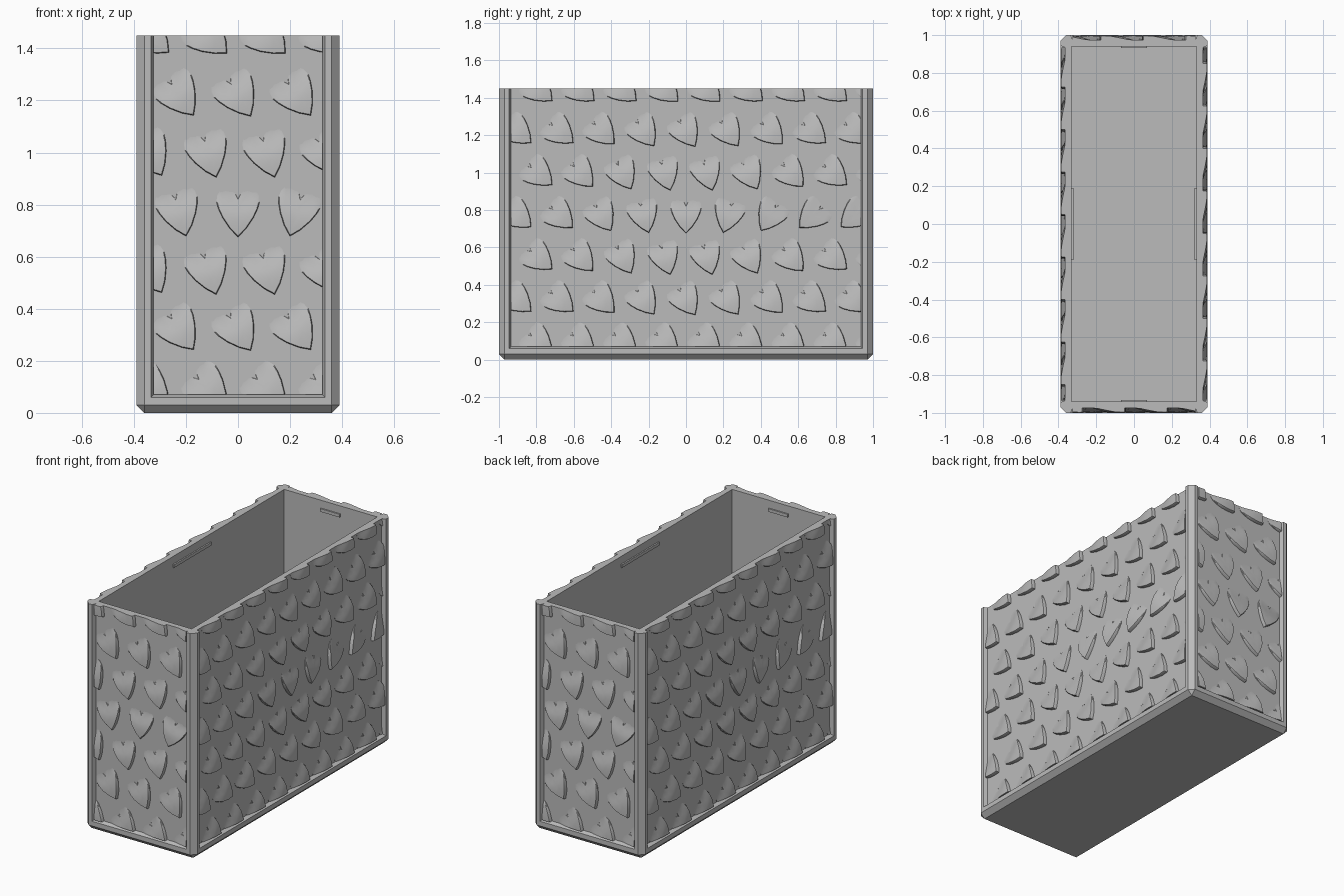
import bpy, bmesh, math
from mathutils import Matrix, Vector

if "Cube" in bpy.data.objects:
    bpy.data.objects.remove(bpy.data.objects["Cube"], do_unlink=True)

HX, HY, HZ = 0.39, 1.0, 1.45      # half width, half length, height
RECESS, WALL, CHAMFER = 0.025, 0.06, 0.03
FLOOR = 0.065

grey = bpy.data.materials.new("plain_grey")
grey.use_nodes = True
colour = (0.5, 0.5, 0.5, 1)
grey.diffuse_color = colour
grey.node_tree.nodes["Principled BSDF"].inputs["Base Color"].default_value = colour


def make_object(name, bm):
    bmesh.ops.recalc_face_normals(bm, faces=bm.faces)
    mesh = bpy.data.meshes.new(name)
    bm.to_mesh(mesh)
    bm.free()
    mesh.materials.append(grey)
    obj = bpy.data.objects.new(name, mesh)
    bpy.context.collection.objects.link(obj)
    return obj


def add_box(bm, low, high):
    size = [b - a for a, b in zip(low, high)]
    mid = [(a + b) / 2 for a, b in zip(low, high)]
    return bmesh.ops.create_cube(bm, size=1, matrix=Matrix.Translation(mid) @ Matrix.Diagonal((*size, 1)))["verts"]


def select_only(obj):
    bpy.ops.object.select_all(action='DESELECT')
    obj.select_set(True)
    bpy.context.view_layer.objects.active = obj


# Each side: name, turn about z, half width, distance from the centre
SIDES = [("front", 0, HX, HY), ("right", 90, HY, HX), ("back", 180, HX, HY), ("left", 270, HY, HX)]


# Outer body, chamfered on all edges but the top ones
bm = bmesh.new()
add_box(bm, (-HX, -HY, 0), (HX, HY, HZ))
edges = [e for e in bm.edges if not all(v.co.z > 1 for v in e.verts)]
bmesh.ops.bevel(bm, geom=edges, offset=CHAMFER, segments=1, affect='EDGES', clamp_overlap=True)
body = make_object("box_body", bm)

# Hollow inside and sloped panel recesses
cutters = []
bm = bmesh.new()
add_box(bm, (WALL - HX, WALL - HY, FLOOR), (HX - WALL, HY - WALL, HZ + 0.2))
cutters.append(make_object("inside_cutter", bm))
for name, turn, half, dist in SIDES:
    bm = bmesh.new()
    w = half - 0.065
    for v in add_box(bm, (-w, -dist - RECESS, 0.07), (w, RECESS - dist, HZ + 0.2)):
        if v.co.y < -dist:
            v.co.x *= (w + 0.02) / w
            v.co.z -= 0.02 if v.co.z < 1 else 0
    bm.transform(Matrix.Rotation(math.radians(turn), 4, 'Z'))
    cutters.append(make_object(name + "_recess_cutter", bm))

select_only(body)
for cutter in cutters:
    cutter.hide_render = True
    mod = body.modifiers.new("cut", 'BOOLEAN')
    mod.operation, mod.solver, mod.object = 'DIFFERENCE', 'EXACT', cutter
    bpy.ops.object.modifier_apply(modifier=mod.name)
for cutter in cutters:
    bpy.data.objects.remove(cutter, do_unlink=True)

# Heart outline: right half from the tip, then mirrored
HALF = [(0, -0.095), (0.032, -0.062), (0.06, -0.02), (0.076, 0.015), (0.083, 0.04), (0.08, 0.065),
        (0.068, 0.085), (0.048, 0.094), (0.026, 0.088), (0.01, 0.072), (0, 0.052)]
OUTLINE = HALF + [(-x, y) for x, y in HALF[-2:0:-1]]


def rise(y):
    t = min(max((0.085 - y) / 0.12, 0), 1)
    return 0.021 * t * t * (3 - 2 * t) - 0.0005


def add_heart(bm, place):
    """A wedge-like heart: lobes sink into the panel, the tip stands proud."""
    layers = [(1, -0.012), (1, None), (0.95, 0.0015), (0.7, 0.002), (0.35, 0.002)]
    rings = []
    for scale, lift in layers:
        ring = []
        for x, y in OUTLINE:
            x, y = x * scale, y * scale
            if lift is None:
                z = rise(y) * 0.75
            elif lift < 0:
                z = lift
            else:
                z = rise(y) + lift * (rise(y) > 0.003)
            ring.append(bm.verts.new(place @ Vector((x, -z, y))))
        rings.append(ring)
    n = len(OUTLINE)
    for low, high in zip(rings, rings[1:]):
        for i in range(n):
            j = (i + 1) % n
            bm.faces.new((low[i], low[j], high[j], high[i]))
    middle = bm.verts.new(place @ Vector((0, -rise(0) - 0.002, 0)))
    for i in range(n):
        bm.faces.new((rings[-1][i], rings[-1][(i + 1) % n], middle))
    bm.faces.new(rings[0][::-1])


# Staggered heart rows on each side, trimmed to the panel
STEP = 0.225
for name, turn, half, dist in SIDES:
    bm = bmesh.new()
    w = half - 0.065
    for row in range(-3, 4):
        for col in range(-5, 6):
            x = (col + 0.5 * (row % 2)) * STEP
            if abs(x) > w + 0.08:
                continue
            lean = min(math.hypot(x, row * STEP) * 70, 50)
            if row == 0 and x > 0:
                lean = -lean
            place = Matrix.Translation((x, RECESS - dist, 0.77 + row * STEP))
            add_heart(bm, place @ Matrix.Rotation(math.radians(-lean), 4, 'Y'))
    for point, normal in [((w, 0, 0), (1, 0, 0)), ((-w, 0, 0), (-1, 0, 0)),
                          ((0, 0, HZ), (0, 0, 1)), ((0, 0, 0.07), (0, 0, -1))]:
        bmesh.ops.bisect_plane(bm, geom=bm.verts[:] + bm.edges[:] + bm.faces[:], dist=1e-5,
                               plane_co=point, plane_no=normal, clear_outer=True)
        bmesh.ops.holes_fill(bm, edges=[e for e in bm.edges if e.is_boundary], sides=0)
    bm.transform(Matrix.Rotation(math.radians(turn), 4, 'Z'))
    select_only(make_object(name + "_hearts", bm))
    bpy.ops.object.shade_smooth_by_angle(angle=math.radians(30))

# Thin catch ridges just below the rim, inside
for name, turn, half, dist in SIDES:
    bm = bmesh.new()
    length = 0.07 if half == HX else 0.19
    add_box(bm, (-length, WALL - dist - 0.005, 1.38), (length, WALL - dist + 0.009, 1.4))
    bm.transform(Matrix.Rotation(math.radians(turn), 4, 'Z'))
    make_object(name + "_catch_ridge", bm)
